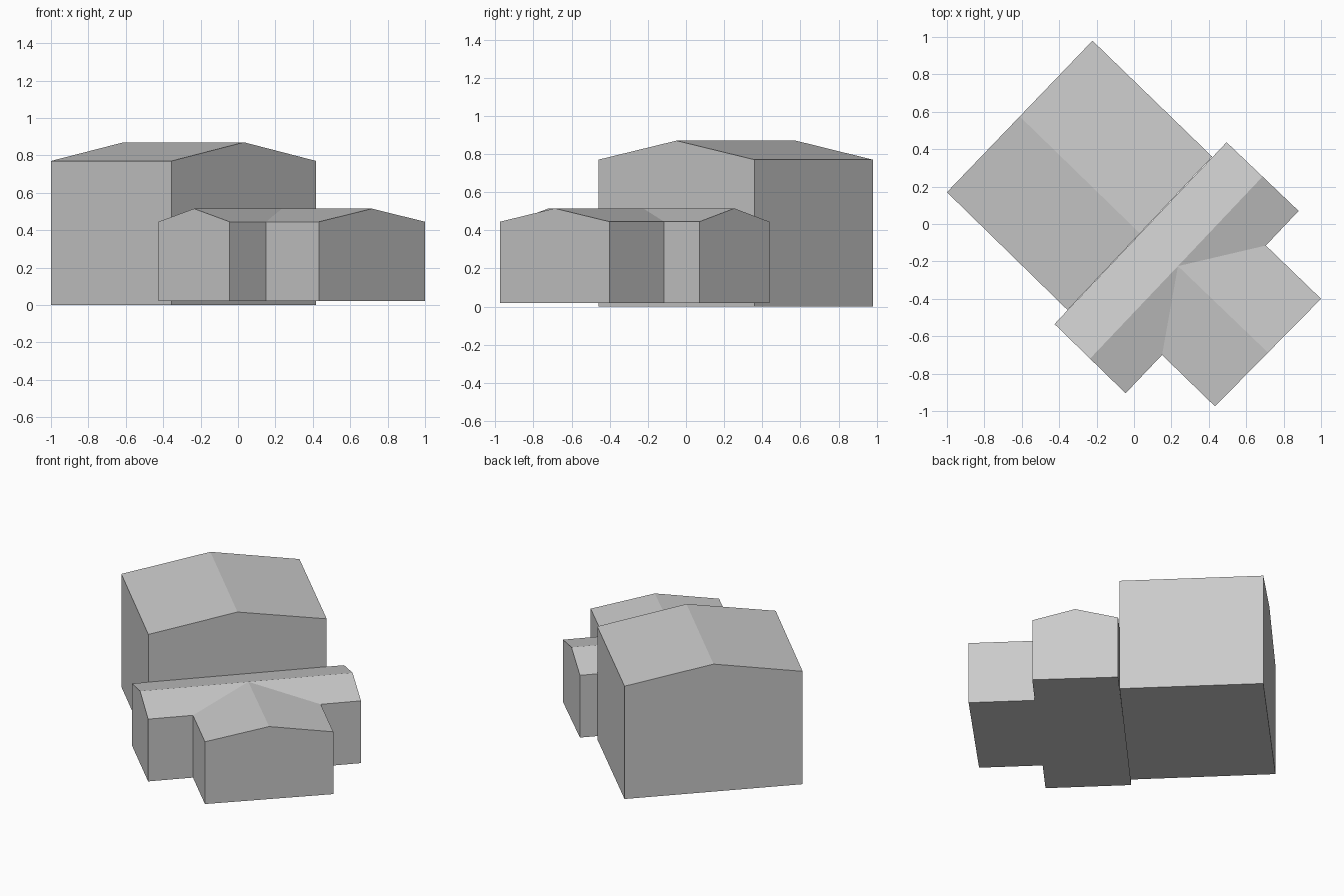
import bpy, bmesh
from mathutils import Vector

cube = bpy.data.objects.get("Cube")
if cube:
    bpy.data.objects.remove(cube, do_unlink=True)

# One plain grey for walls and roofs
grey = bpy.data.materials.new("plain_grey")
grey.use_nodes = True
grey.diffuse_color = (0.6, 0.6, 0.6, 1)
grey.node_tree.nodes["Principled BSDF"].inputs["Base Color"].default_value = (0.6, 0.6, 0.6, 1)


def middle(a, b):
    return tuple((Vector(a) + Vector(b)) / 2)


def build(name, footprint, roof, gables, base, eave, ridge):
    """Walls on a footprint, with gable peaks {wall index: ridge point} and roof slopes.
    Roof entries: an integer is a footprint corner at eave height, a string names a ridge point."""
    bm = bmesh.new()
    low = [bm.verts.new((x, y, base)) for x, y in footprint]
    high = [bm.verts.new((x, y, eave)) for x, y in footprint]
    peaks = {k: bm.verts.new((*p, ridge)) for k, p in roof["ridge"].items()}
    count = len(footprint)
    for i in range(count):
        j = (i + 1) % count
        top = [high[j], peaks[gables[i]], high[i]] if i in gables else [high[j], high[i]]
        bm.faces.new([low[i], low[j]] + top)
    bm.faces.new(low[::-1])
    for slope in roof["slopes"]:
        bm.faces.new([peaks[k] if isinstance(k, str) else high[k] for k in slope])
    bmesh.ops.recalc_face_normals(bm, faces=bm.faces[:])
    mesh = bpy.data.meshes.new(name)
    bm.to_mesh(mesh)
    bm.free()
    mesh.materials.append(grey)
    obj = bpy.data.objects.new(name, mesh)
    bpy.context.collection.objects.link(obj)


# Tall main block with a single gabled roof
plan = [(-1, 0.17), (-0.355, -0.46), (0.418, 0.36), (-0.222, 0.98)]
build("main_block", plan,
      {"ridge": {"front": middle(plan[1], plan[2]), "back": middle(plan[3], plan[0])},
       "slopes": [(0, 1, "front", "back"), (2, 3, "back", "front")]},
      {1: "front", 3: "back"}, 0, 0.77, 0.87)

# Low cross wing with a gabled porch, roofs meeting in two valleys
plan = [(-0.425, -0.535), (-0.045, -0.905), (0.15, -0.7), (0.433, -0.975),
        (1, -0.4), (0.705, -0.115), (0.88, 0.07), (0.495, 0.437)]
build("low_wing", plan,
      {"ridge": {"left": middle(plan[6], plan[7]), "right": middle(plan[0], plan[1]),
                 "porch": middle(plan[3], plan[4]), "cross": (0.235, -0.225)},
       "slopes": [(7, 0, "right", "cross", "left"), (1, 2, "cross", "right"),
                  (2, 3, "porch", "cross"), (4, 5, "cross", "porch"),
                  (5, 6, "left", "cross")]},
      {0: "right", 3: "porch", 6: "left"}, 0.02, 0.445, 0.515)
